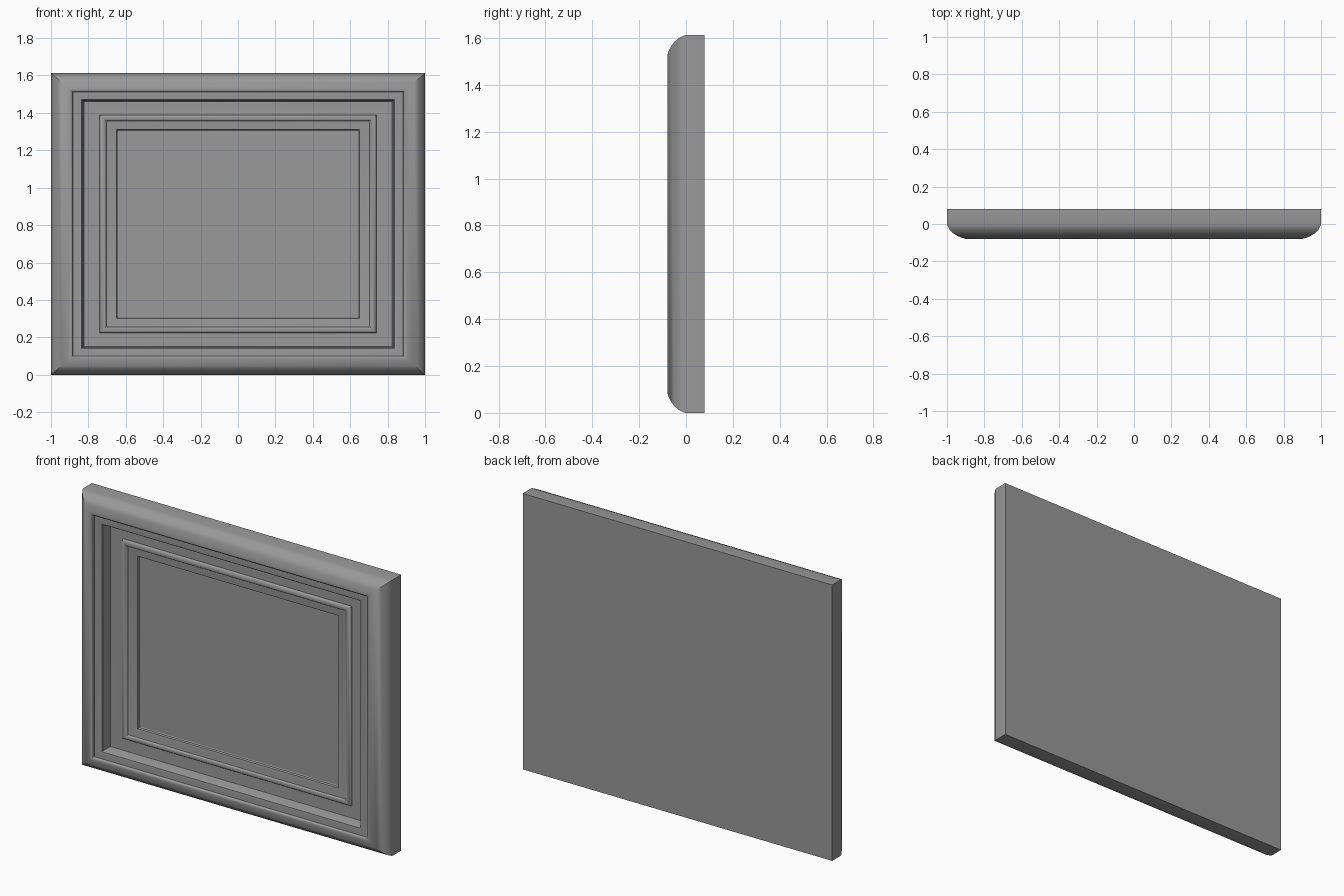
import bpy, bmesh

if "Cube" in bpy.data.objects:
    bpy.data.objects.remove(bpy.data.objects["Cube"])

W, H, D = 1.0, 1.612, 0.079   # half width, height, half depth
ZK = 0.86                     # horizontal rails are slightly narrower than the stiles

grey = bpy.data.materials.new("dark_grey")
grey.diffuse_color = (0.32, 0.32, 0.32, 1)
grey.use_nodes = True
grey.node_tree.nodes["Principled BSDF"].inputs["Base Color"].default_value = grey.diffuse_color


def ring(bm, d, y):
    """Rectangle of four vertices, inset by d from the outer edge."""
    x, z = W - d, d * ZK
    return [bm.verts.new(p) for p in
            ((-x, y, z), (x, y, z), (x, y, H - z), (-x, y, H - z))]


def moulding(name, profile, cap_start=False, cap_end=False):
    """Sweep an (inset, y) profile around the rectangle with mitred corners."""
    bm = bmesh.new()
    rings = [ring(bm, d, y) for d, y in profile]
    for a, b in zip(rings, rings[1:]):
        for i in range(4):
            j = (i + 1) % 4
            bm.faces.new((a[i], a[j], b[j], b[i]))
    if cap_start:
        bm.faces.new(rings[0][::-1])
    if cap_end:
        bm.faces.new(rings[-1])
    me = bpy.data.meshes.new(name)
    bm.to_mesh(me)
    bm.free()
    me.materials.append(grey)
    ob = bpy.data.objects.new(name, me)
    bpy.context.collection.objects.link(ob)
    bpy.ops.object.select_all(action='DESELECT')
    ob.select_set(True)
    bpy.context.view_layer.objects.active = ob
    bpy.ops.object.shade_smooth_by_angle(angle=0.6)
    # keep the broad flat bands evenly shaded
    ob.modifiers.new("flat_bands", 'WEIGHTED_NORMAL').keep_sharp = True
    return ob


# Outer frame: flat back, rounded outer edge, stepped bead, recessed band
moulding("outer_frame", [
    (0, D), (0, -0.004), (0.014, -0.030), (0.034, -0.050), (0.058, -0.065),
    (0.08, -0.074), (0.098, -D), (0.108, -0.078), (0.114, -0.074),
    (0.117, -0.066), (0.128, -0.065), (0.144, -0.066), (0.164, -0.063),
    (0.169, -0.058), (0.177, -0.004), (0.182, -0.003), (0.26, -0.003)],
    cap_start=True)

# Inner frame: raised rounded lip stepping down to the picture
moulding("inner_frame", [
    (0.26, -0.003), (0.262, -0.012), (0.268, -0.018), (0.277, -0.021),
    (0.287, -0.020), (0.294, -0.016), (0.297, -0.010), (0.306, -0.008),
    (0.346, -0.005), (0.351, -0.002), (0.353, 0.013), (0.358, 0.016)])

# Flat picture surface
moulding("picture_panel", [(0.358, 0.016)], cap_end=True)
